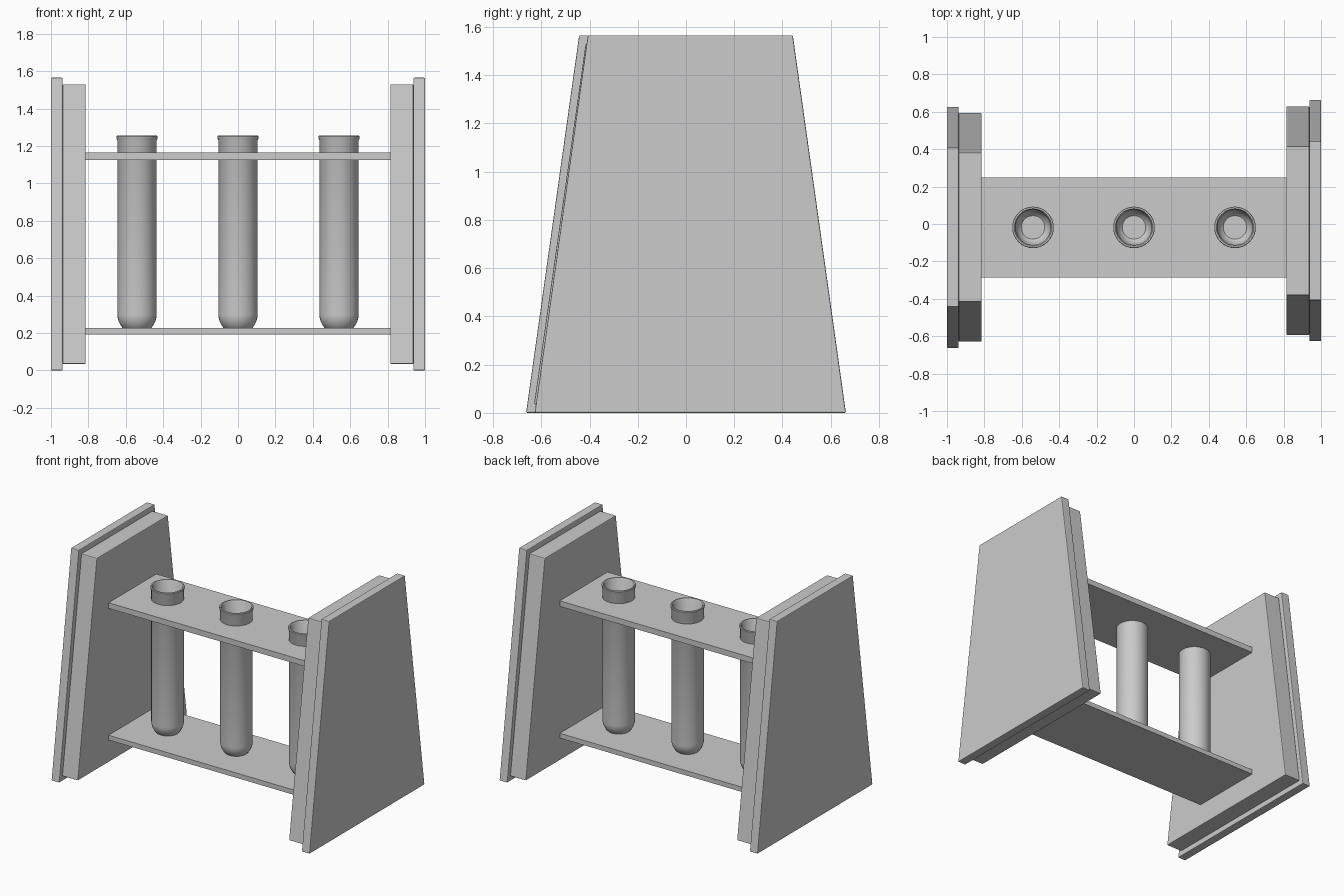
import bpy, bmesh, math

if "Cube" in bpy.data.objects:
    bpy.data.objects.remove(bpy.data.objects["Cube"])

TUBE_XS = (-0.54, 0.0, 0.54)
RACK_Y = -0.018


def make_object(name, bm):
    bmesh.ops.recalc_face_normals(bm, faces=bm.faces)
    mesh = bpy.data.meshes.new(name)
    bm.to_mesh(mesh)
    bm.free()
    obj = bpy.data.objects.new(name, mesh)
    bpy.context.collection.objects.link(obj)
    return obj


def tapered_panel(name, x0, x1, z0, z1, y, half_bottom, half_top):
    """Upright board with a trapezoid outline and slightly eased edges."""
    bm = bmesh.new()
    outline = [(y - half_bottom, z0), (y + half_bottom, z0),
               (y + half_top, z1), (y - half_top, z1)]
    face = bm.faces.new([bm.verts.new((x0, py, pz)) for py, pz in outline])
    ext = bmesh.ops.extrude_face_region(bm, geom=[face])
    verts = [v for v in ext["geom"] if isinstance(v, bmesh.types.BMVert)]
    bmesh.ops.translate(bm, verts=verts, vec=(x1 - x0, 0, 0))
    obj = make_object(name, bm)
    bevel = obj.modifiers.new("eased_edges", "BEVEL")
    bevel.width = 0.005
    bevel.segments = 2
    return obj


def shelf(name, z0, z1):
    bm = bmesh.new()
    bmesh.ops.create_cube(bm, size=1)
    bmesh.ops.scale(bm, verts=bm.verts, vec=(1.64, 0.535, z1 - z0))
    bmesh.ops.translate(bm, verts=bm.verts, vec=(0, RACK_Y, (z0 + z1) / 2))
    return make_object(name, bm)


def test_tube(name, x):
    """Hollow lathe: rounded foot, straight wall, small flared lip."""
    def arc(r, a0, steps=8):
        return [(r * math.cos(a), 0.30 - r * math.sin(a))
                for a in (a0 * (1 - i / steps) for i in range(steps + 1))]

    outer, inner = arc(0.105, math.asin(0.077 / 0.105)), arc(0.094, math.asin(0.070 / 0.094))
    lip = [(0.105, 1.232), (0.110, 1.242), (0.111, 1.251), (0.108, 1.255),
           (0.100, 1.255), (0.094, 1.246)]
    profile = [(0, outer[0][1])] + outer + lip + inner[::-1] + [(0, inner[0][1])]
    bm = bmesh.new()
    verts = [bm.verts.new((r, 0, z)) for r, z in profile]
    edges = [bm.edges.new(pair) for pair in zip(verts, verts[1:])]
    bmesh.ops.spin(bm, geom=verts + edges, cent=(0, 0, 0), axis=(0, 0, 1),
                   angle=math.tau, steps=32, use_merge=False)
    bmesh.ops.remove_doubles(bm, verts=bm.verts, dist=1e-5)
    obj = make_object(name, bm)
    obj.location = (x, RACK_Y, 0)
    bpy.ops.object.select_all(action="DESELECT")
    obj.select_set(True)
    bpy.context.view_layer.objects.active = obj
    bpy.ops.object.shade_smooth_by_angle(angle=math.radians(40))
    return obj


# End panels: large outer board with a smaller inner board, offset per side
for side, s in (("left", -1), ("right", 1)):
    y = -s * RACK_Y
    tapered_panel(side + "_outer_panel", s * 0.938, s * 1.0, 0, 1.565, y, 0.645, 0.425)
    tapered_panel(side + "_inner_panel", s * 0.815, s * 0.938, 0.035, 1.53, y, 0.612, 0.398)

# Shelves
shelf("lower_shelf", 0.192, 0.226)
upper = shelf("upper_shelf", 1.125, 1.165)

# Holes through the upper shelf
bm = bmesh.new()
for x in TUBE_XS:
    ring = bmesh.ops.create_cone(bm, cap_ends=True, segments=32, radius1=0.103,
                                 radius2=0.103, depth=0.2)
    bmesh.ops.translate(bm, verts=ring["verts"], vec=(x, RACK_Y, 1.145))
cutter = make_object("hole_cutter", bm)
cutter.hide_render = True
cutter.hide_viewport = True
cut = upper.modifiers.new("tube_holes", "BOOLEAN")
cut.operation = "DIFFERENCE"
cut.solver = "EXACT"
cut.object = cutter

# Test tubes
for i, x in enumerate(TUBE_XS):
    test_tube("test_tube_%d" % (i + 1), x)
